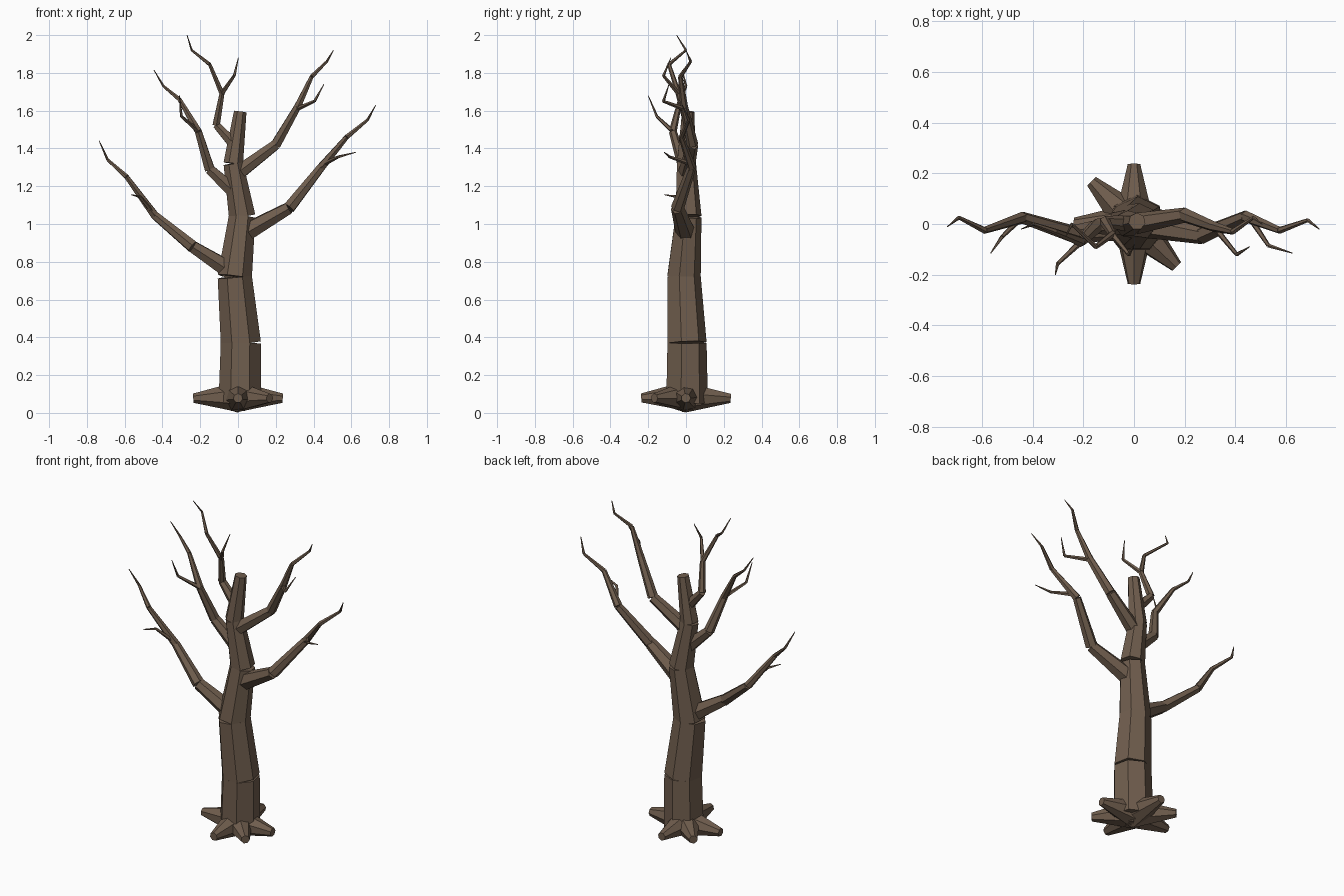
import bpy, bmesh, math
from mathutils import Vector

bark = bpy.data.materials.new("bark")
bark.diffuse_color = (0.16, 0.11, 0.075, 1)


def limb(name, points, radii, sides):
    """Chain of separate tapered prisms, each squared off to its own direction."""
    bm = bmesh.new()
    for i in range(len(points) - 1):
        a, b = Vector(points[i]), Vector(points[i + 1])
        turn = Vector((0, 0, 1)).rotation_difference((b - a).normalized())
        rings = []
        for centre, r in ((a, radii[i]), (b, radii[i + 1])):
            ring = []
            for k in range(sides):
                t = math.tau * k / sides + math.pi / 2
                ring.append(bm.verts.new(centre + turn @ Vector((r * math.cos(t), r * math.sin(t), 0))))
            rings.append(ring)
        low, top = rings
        for k in range(sides):
            n = (k + 1) % sides
            bm.faces.new((low[k], low[n], top[n], top[k]))
        bm.faces.new(low[::-1])
        bm.faces.new(top)
    mesh = bpy.data.meshes.new(name)
    bm.to_mesh(mesh)
    bm.free()
    mesh.materials.append(bark)
    obj = bpy.data.objects.new(name, mesh)
    bpy.context.collection.objects.link(obj)


# trunk: seven-sided, slightly crooked
limb("trunk",
     [(0.01, 0, 0.05), (0.015, 0, 0.37), (-0.017, -0.015, 0.72),
      (0.022, 0.01, 1.04), (-0.025, 0, 1.32), (0.012, 0.01, 1.595)],
     [0.116, 0.109, 0.093, 0.072, 0.053, 0.034], 7)

# roots: stubby cones around the base
for i, deg in enumerate((0, 90, 135, 180, 270, 315)):
    c, s = math.cos(math.radians(deg)), math.sin(math.radians(deg))
    limb(f"root_{i + 1}", [(0, 0, 0.085), (0.237 * c, 0.237 * s, 0.078)], [0.083, 0.025], 7)

# main branches
thick = [0.054, 0.035, 0.024, 0.014, 0.008, 0.002]
thin = [0.043, 0.03, 0.021, 0.012, 0.007, 0.002]
limb("branch_left_low",
     [(-0.02, -0.01, 0.74), (-0.24, -0.04, 0.88), (-0.44, 0.025, 1.045),
      (-0.59, -0.025, 1.25), (-0.69, 0.025, 1.34), (-0.735, -0.01, 1.44)], thick, 6)
limb("branch_right_low",
     [(0.03, 0, 0.95), (0.27, -0.045, 1.085), (0.44, 0.03, 1.3),
      (0.575, -0.025, 1.46), (0.685, 0.015, 1.55), (0.73, -0.02, 1.63)], thick, 6)
limb("branch_left_mid",
     [(-0.01, 0, 1.16), (-0.15, -0.01, 1.29), (-0.21, -0.07, 1.49),
      (-0.31, -0.03, 1.66), (-0.395, 0.0, 1.73), (-0.445, -0.02, 1.815)], thin, 6)
limb("branch_right_mid",
     [(0, 0, 1.27), (0.2, 0.035, 1.42), (0.315, -0.01, 1.62),
      (0.39, -0.03, 1.78), (0.47, 0.025, 1.86), (0.505, 0, 1.92)], thin, 6)
limb("branch_top",
     [(-0.01, 0, 1.41), (-0.115, 0.01, 1.525), (-0.085, -0.04, 1.69),
      (-0.15, -0.09, 1.845), (-0.245, 0, 1.92), (-0.27, -0.05, 2.0)],
     [0.034, 0.022, 0.015, 0.01, 0.006, 0.002], 6)

# twigs forking off the branches
twigs = {
    "left_low": [(-0.45, 0.02, 1.06), (-0.52, -0.05, 1.145), (-0.565, -0.115, 1.155)],
    "right_low": [(0.46, 0.02, 1.32), (0.53, -0.085, 1.355), (0.625, -0.115, 1.38)],
    "left_mid": [(-0.21, -0.07, 1.49), (-0.30, -0.155, 1.57), (-0.31, -0.2, 1.68)],
    "right_mid": [(0.315, -0.01, 1.61), (0.405, -0.12, 1.65), (0.455, -0.09, 1.74)],
    "top": [(-0.085, -0.04, 1.69), (-0.02, -0.12, 1.785), (0.002, -0.08, 1.88)],
}
for name, pts in twigs.items():
    limb("twig_" + name, pts, [0.013, 0.008, 0.002], 5)
